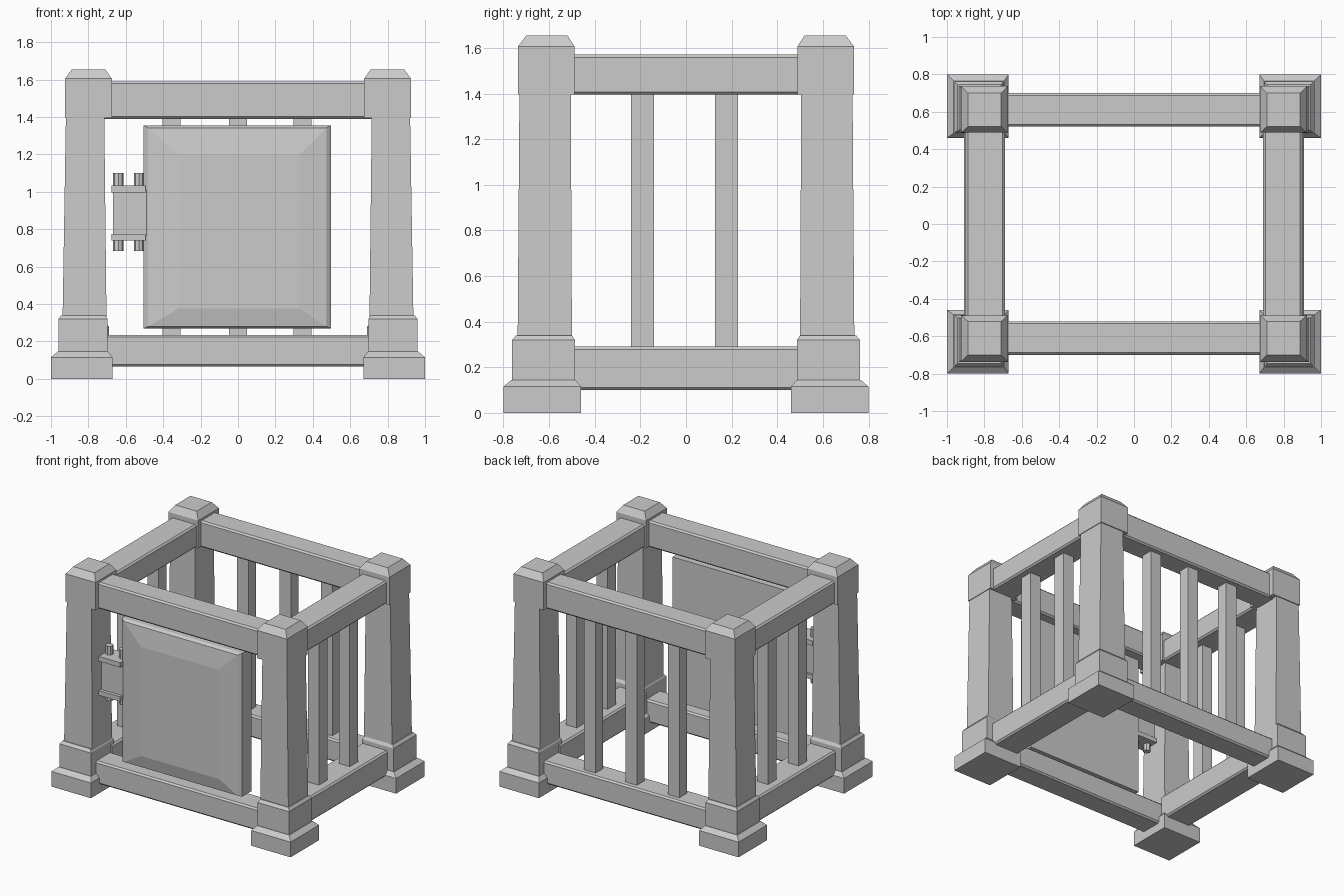
import bpy, bmesh

if "Cube" in bpy.data.objects:
    bpy.data.objects.remove(bpy.data.objects["Cube"])


def loft(name, sections, to_xyz=lambda a, b, h: (a, b, h)):
    """Closed solid through rectangles (h, a0, a1, b0, b1)."""
    bm = bmesh.new()
    rings = []
    for h, a0, a1, b0, b1 in sections:
        corners = [(a0, b0), (a1, b0), (a1, b1), (a0, b1)]
        rings.append([bm.verts.new(to_xyz(a, b, h)) for a, b in corners])
    for lo, hi in zip(rings, rings[1:]):
        for i in range(4):
            j = (i + 1) % 4
            bm.faces.new((lo[i], lo[j], hi[j], hi[i]))
    bm.faces.new(rings[0][::-1])
    bm.faces.new(rings[-1])
    bmesh.ops.recalc_face_normals(bm, faces=bm.faces)
    me = bpy.data.meshes.new(name)
    bm.to_mesh(me)
    bm.free()
    ob = bpy.data.objects.new(name, me)
    bpy.context.collection.objects.link(ob)
    return ob


def box(name, x0, x1, y0, y1, z0, z1, bevel=0.0):
    ob = loft(name, [(z0, x0, x1, y0, y1), (z1, x0, x1, y0, y1)])
    if bevel:
        m = ob.modifiers.new("bevel", 'BEVEL')
        m.width, m.segments = bevel, 1
    return ob


def mirror(ob, x, y):
    m = ob.modifiers.new("mirror", 'MIRROR')
    m.use_axis = (x, y, False)
    m.use_mirror_merge = False


# Corner posts: stepped foot, tapered shaft, chamfered cap
parts = {
    "post_foot": [(0, 0.67, 1.0, 0.46, 0.80), (0.115, 0.67, 1.0, 0.46, 0.80),
                  (0.145, 0.695, 0.965, 0.485, 0.765)],
    "post_plinth": [(0.13, 0.698, 0.96, 0.487, 0.762), (0.32, 0.698, 0.96, 0.487, 0.762),
                    (0.34, 0.71, 0.945, 0.50, 0.745)],
    "post_shaft": [(0.32, 0.703, 0.938, 0.50, 0.738), (1.41, 0.715, 0.92, 0.505, 0.73)],
    "post_cap": [(1.395, 0.675, 0.925, 0.488, 0.737), (1.605, 0.675, 0.925, 0.488, 0.737),
                 (1.655, 0.71, 0.888, 0.52, 0.70)],
}
for name, sections in parts.items():
    mirror(loft(name, sections), True, True)

# Rails between the posts
for name, z0, z1 in (("lower", 0.065, 0.235), ("upper", 1.39, 1.59)):
    mirror(box(name + "_long_rail", -0.73, 0.73, 0.52, 0.70, z0, z1, 0.012), False, True)
for name, x1, z0, z1 in (("lower", 0.91, 0.10, 0.29), ("upper", 0.90, 1.395, 1.57)):
    mirror(box(name + "_side_rail", 0.69, x1, -0.53, 0.53, z0, z1, 0.012), True, False)

# Upright bars: three at the back, two on each side
for x in (-0.355, 0.0, 0.345):
    box("back_bar", x - 0.048, x + 0.048, 0.565, 0.655, 0.22, 1.40)
for y in (-0.19, 0.177):
    mirror(box("side_bar", 0.755, 0.845, y - 0.05, y + 0.05, 0.28, 1.40), True, False)

# Door slab with chamfered edge and raised middle panel, lofted along y
loft("door", [(-0.55, -0.505, 0.497, 0.27, 1.355),
              (-0.66, -0.505, 0.497, 0.27, 1.355),
              (-0.68, -0.48, 0.472, 0.28, 1.342),
              (-0.70, -0.32, 0.33, 0.375, 1.20)],
     lambda a, b, h: (a, h, b))

# Hinge beside the door: block, two plates, two pins
box("hinge_block", -0.668, -0.49, -0.675, -0.565, 0.765, 1.01)
for z in (0.757, 1.015):
    box("hinge_plate", -0.675, -0.495, -0.70, -0.55, z - 0.018, z + 0.018)
for x in (-0.64, -0.53):
    bpy.ops.mesh.primitive_cylinder_add(vertices=8, radius=0.027, depth=0.415,
                                        location=(x, -0.62, 0.892))
    bpy.context.object.name = "hinge_pin"
